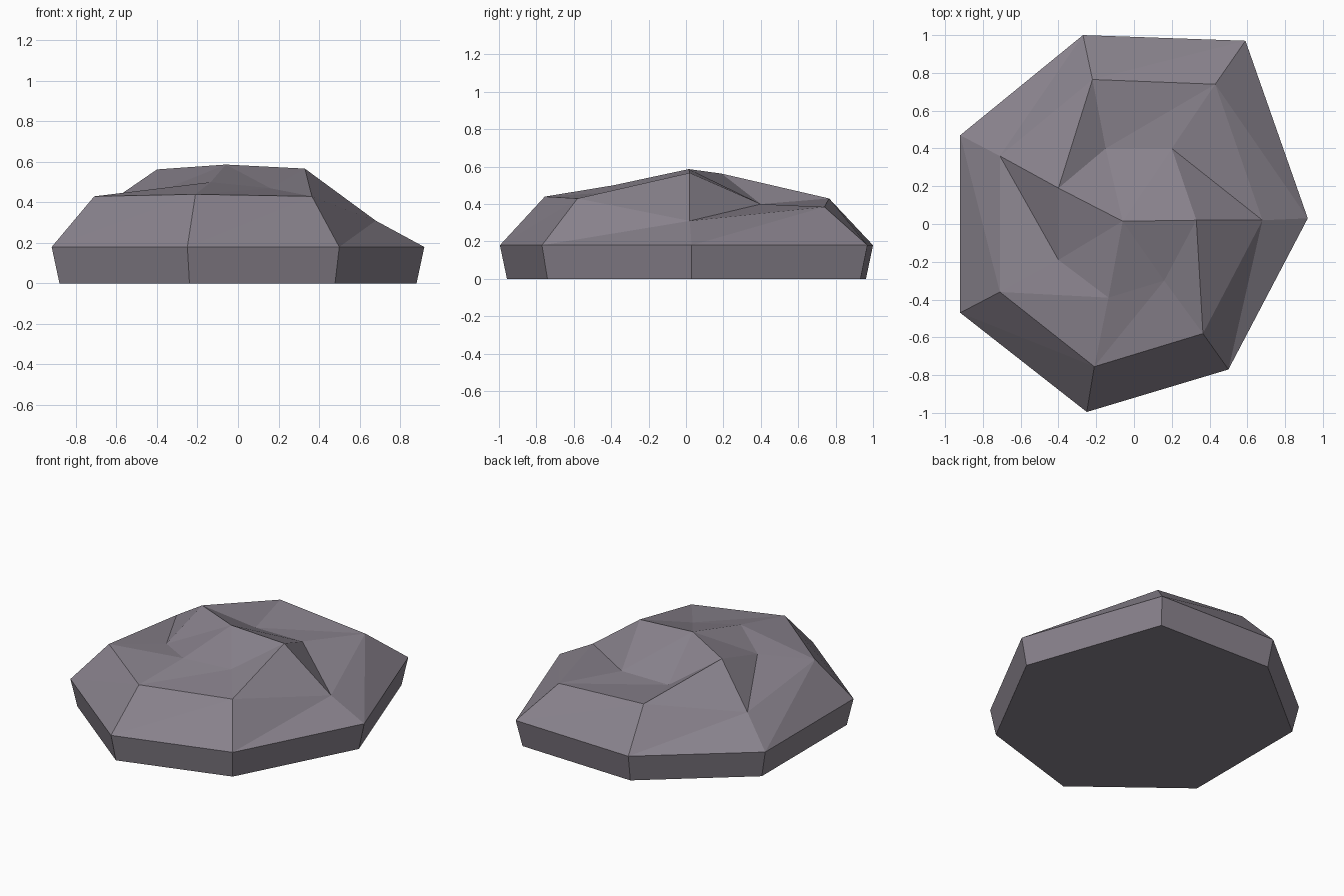
import bpy, bmesh

if "Cube" in bpy.data.objects:
    bpy.data.objects.remove(bpy.data.objects["Cube"])

# Seven-sided rings, listed counter-clockwise seen from above
RIM = [(0.92, 0.03), (0.59, 0.97), (-0.27, 1.0), (-0.92, 0.47),
       (-0.92, -0.47), (-0.25, -0.995), (0.5, -0.77)]
SHOULDER = [(0.68, 0.02, 0.31), (0.43, 0.74, 0.385), (-0.22, 0.765, 0.43), (-0.71, 0.36, 0.35),
            (-0.71, -0.36, 0.43), (-0.21, -0.755, 0.44), (0.365, -0.58, 0.43)]
CROWN = [(0.33, 0.02, 0.567), (0.2, 0.4, 0.4), (-0.15, 0.4, 0.4), (-0.4, 0.19, 0.563),
         (-0.4, -0.19, 0.45), (-0.135, -0.39, 0.5), (0.16, -0.3, 0.47)]
PEAK = (-0.06, 0.015, 0.587)
N = len(RIM)

stone = bpy.data.materials.new("purple_grey_stone")
stone.diffuse_color = (0.25, 0.225, 0.265, 1.0)
stone.use_nodes = True
stone.node_tree.nodes["Principled BSDF"].inputs["Base Color"].default_value = stone.diffuse_color

bm = bmesh.new()


def ring(points):
    return [bm.verts.new(p) for p in points]


base = ring([(x * 0.958, y * 0.962, 0.0) for x, y in RIM])
rim = ring([(x, y, 0.18) for x, y in RIM])
shoulder = ring(SHOULDER)
crown = ring(CROWN)
peak = bm.verts.new(PEAK)

bm.faces.new(base[::-1])  # flat underside
for i in range(N):
    j = (i + 1) % N
    # side wall
    bm.faces.new((base[i], base[j], rim[j], rim[i]))
    # faceted slopes, split along one diagonal
    for low, high in ((rim, shoulder), (shoulder, crown)):
        bm.faces.new((low[i], low[j], high[j]))
        bm.faces.new((low[i], high[j], high[i]))
    # top fan
    bm.faces.new((crown[i], crown[j], peak))

mesh = bpy.data.meshes.new("rock")
bm.to_mesh(mesh)
bm.free()
mesh.materials.append(stone)
rock = bpy.data.objects.new("rock", mesh)
bpy.context.collection.objects.link(rock)
